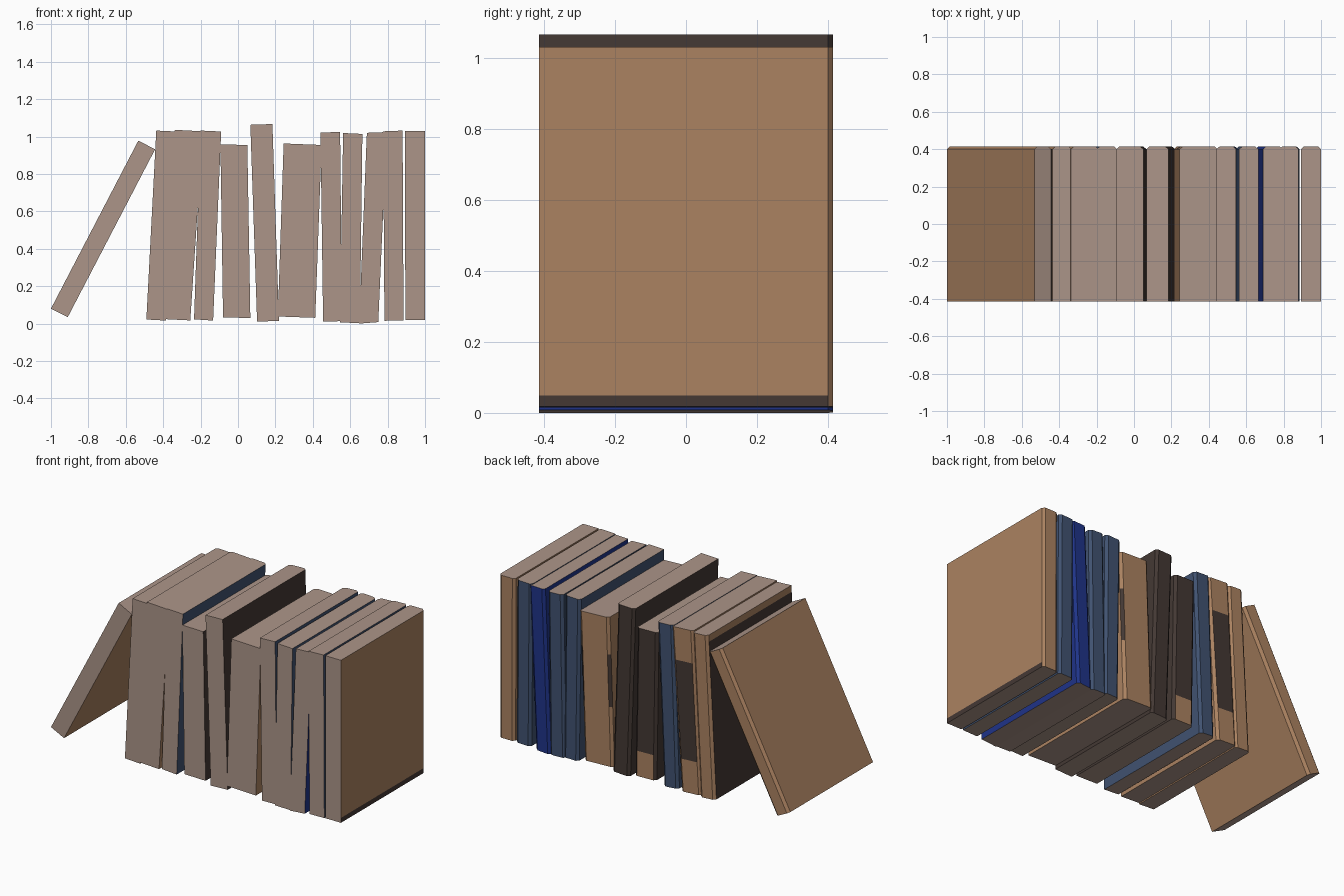
import bpy
from mathutils import Vector

if "Cube" in bpy.data.objects:
    bpy.data.objects.remove(bpy.data.objects["Cube"])


def material(name, rgb):
    m = bpy.data.materials.new(name)
    m.diffuse_color = (*rgb, 1)
    m.use_nodes = True
    m.node_tree.nodes["Principled BSDF"].inputs["Base Color"].default_value = m.diffuse_color
    return m


MATS = {
    "pages": material("pale taupe pages", (0.415, 0.302, 0.25)),
    "tan": material("tan brown cover", (0.41, 0.225, 0.12)),
    "dark": material("dark brown cover", (0.058, 0.040, 0.034)),
    "steel": material("steel blue cover", (0.052, 0.085, 0.165)),
    "navy": material("navy blue cover", (0.014, 0.034, 0.25)),
}

FRONT, BACK = -0.414, 0.414  # page edge and spine
CH_X, CH_Y = 0.016, 0.014    # chamfer on the spine corners
RIGHT, R_CHAMFER, SPINE, L_CHAMFER, LEFT = 1, 2, 3, 4, 5


def book(name, cover, bl, br, tr, tl, patch=None):
    """Leaning slab from its four front corners, chamfered at the spine.
    patch = (sides, low, high, colour) paints a band of the cover."""
    bl, br, tr, tl = (Vector(p) for p in (bl, br, tr, tl))
    sides, low, high, colour = patch or ((), 0, 1, cover)
    levels = sorted({0, low, high, 1})
    verts, faces, keys = [], [], []
    for t in levels:
        a, b = bl.lerp(tl, t), br.lerp(tr, t)
        step = (b - a).normalized() * CH_X
        ring = ((a, FRONT), (b, FRONT), (b, BACK - CH_Y),
                (b - step, BACK), (a + step, BACK), (a, BACK - CH_Y))
        verts += [(p.x, y, p.y) for p, y in ring]
    # page block ends
    n = len(verts) - 6
    faces += [(5, 4, 3, 2, 1, 0), tuple(range(n, n + 6))]
    keys += ["pages", "pages"]
    # page front and cover faces, band by band
    for band, t in enumerate(levels[:-1]):
        o = band * 6
        for i in range(6):
            j = (i + 1) % 6
            faces.append((o + i, o + j, o + j + 6, o + i + 6))
            painted = i in sides and low <= t < high
            keys.append("pages" if i == 0 else colour if painted else cover)
    mesh = bpy.data.meshes.new(name)
    mesh.from_pydata(verts, [], faces)
    used = list(dict.fromkeys(keys))
    for key in used:
        mesh.materials.append(MATS[key])
    for poly, key in zip(mesh.polygons, keys):
        poly.material_index = used.index(key)
    mesh.update()
    bpy.context.collection.objects.link(bpy.data.objects.new(name, mesh))


# Row of books from left to right: bottom left, bottom right, top right, top left
book("leaning_book", "tan", (-1.0, 0.08), (-0.91, 0.035), (-0.443, 0.932), (-0.533, 0.978))
book("book_02", "tan", (-0.49, 0.022), (-0.385, 0.016), (-0.333, 1.027), (-0.437, 1.032),
     ((LEFT,), 0, 0.96, "dark"))
book("book_03", "tan", (-0.393, 0.024), (-0.255, 0.017), (-0.188, 1.028), (-0.338, 1.036),
     ((SPINE,), 0.2, 0.8, "dark"))
book("book_04", "steel", (-0.235, 0.023), (-0.133, 0.016), (-0.09, 1.027), (-0.2, 1.032))
book("book_05", "dark", (-0.08, 0.033), (0.066, 0.03), (0.05, 0.955), (-0.094, 0.958),
     ((SPINE,), 0, 0.17, "tan"))
book("book_06", "dark", (0.102, 0.01), (0.219, 0.015), (0.184, 1.067), (0.066, 1.063))
book("book_07", "tan", (0.213, 0.038), (0.413, 0.031), (0.447, 0.955), (0.244, 0.963),
     ((R_CHAMFER, L_CHAMFER), 0.4, 0.75, "dark"))
book("book_08", "steel", (0.455, 0.011), (0.556, 0.013), (0.546, 1.025), (0.441, 1.021))
book("book_09", "steel", (0.545, 0.006), (0.652, 0.003), (0.665, 1.014), (0.562, 1.019))
book("book_10", "navy", (0.648, 0.0), (0.75, 0.008), (0.795, 1.024), (0.689, 1.02))
book("book_11", "steel", (0.783, 0.015), (0.885, 0.017), (0.88, 1.032), (0.776, 1.028))
book("book_12", "tan", (0.895, 0.018), (1.0, 0.018), (1.0, 1.031), (0.892, 1.031),
     ((RIGHT,), 0, 0.03, "dark"))
